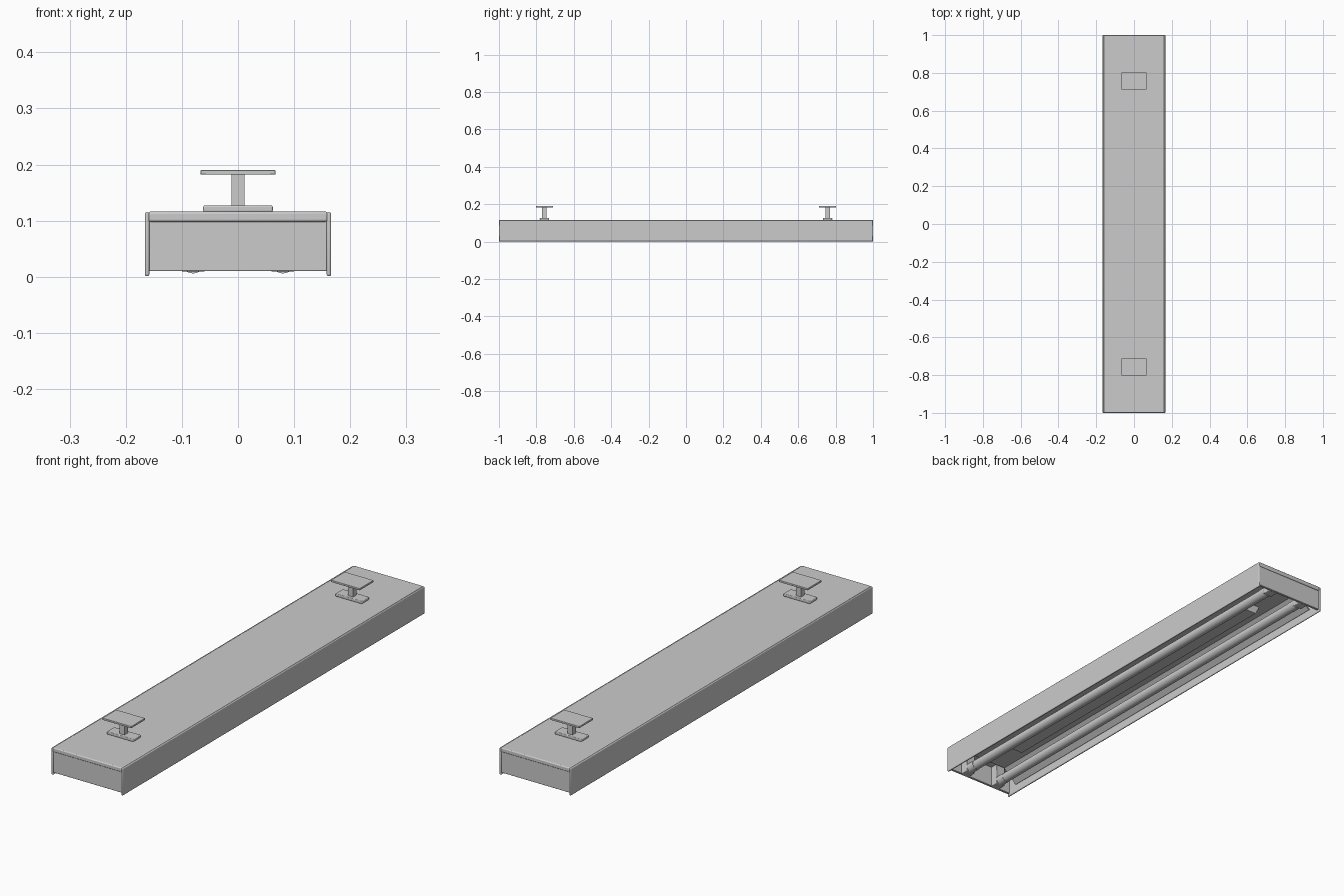
import bpy, bmesh, math

if "Cube" in bpy.data.objects:
    bpy.data.objects.remove(bpy.data.objects["Cube"])

grey = bpy.data.materials.new("painted_grey")
grey.diffuse_color = (0.6, 0.6, 0.6, 1)
grey.use_nodes = True
grey.node_tree.nodes["Principled BSDF"].inputs["Base Color"].default_value = grey.diffuse_color


def finish(ob, bevel=0.0, smooth=False):
    ob.data.materials.append(grey)
    if bevel:
        m = ob.modifiers.new("bevel", 'BEVEL')
        m.width = bevel
        m.segments = 3
        m.limit_method = 'ANGLE'
    if smooth:
        bpy.ops.object.select_all(action='DESELECT')
        ob.select_set(True)
        bpy.context.view_layer.objects.active = ob
        bpy.ops.object.shade_smooth_by_angle(angle=math.radians(40))
    return ob


def box(name, x0, x1, y0, y1, z0, z1, bevel=0.0):
    bpy.ops.mesh.primitive_cube_add(
        size=1, location=((x0 + x1) / 2, (y0 + y1) / 2, (z0 + z1) / 2))
    ob = bpy.context.object
    ob.name = name
    ob.scale = (x1 - x0, y1 - y0, z1 - z0)
    bpy.ops.object.transform_apply(location=False, rotation=False, scale=True)
    return finish(ob, bevel, bevel > 0)


def rod(name, x, y0, y1, z, r, sides=32):
    bpy.ops.mesh.primitive_cylinder_add(
        vertices=sides, radius=r, depth=y1 - y0,
        location=(x, (y0 + y1) / 2, z), rotation=(math.pi / 2, 0, 0))
    ob = bpy.context.object
    ob.name = name
    return finish(ob, 0, True)


def extrude_profile(name, pts, y0, y1):
    """Closed x/z outline swept along y."""
    bm = bmesh.new()
    f = bm.faces.new([bm.verts.new((x, y0, z)) for x, z in pts])
    ext = bmesh.ops.extrude_face_region(bm, geom=[f])
    bmesh.ops.translate(bm, vec=(0, y1 - y0, 0),
                        verts=[v for v in ext["geom"] if isinstance(v, bmesh.types.BMVert)])
    bmesh.ops.recalc_face_normals(bm, faces=bm.faces)
    me = bpy.data.meshes.new(name)
    bm.to_mesh(me)
    bm.free()
    ob = bpy.data.objects.new(name, me)
    bpy.context.collection.objects.link(ob)
    return finish(ob)


# housing: top cover, long sides, recessed end plates
box("top_cover", -0.16, 0.16, -1.0, 1.0, 0.098, 0.116, 0.004)
for s, side in ((-1, "left"), (1, "right")):
    a, b = sorted((s * 0.158, s * 0.166))
    box(side + "_side_panel", a, b, -1.0, 1.0, 0.001, 0.115, 0.0035)
for s, end in ((-1, "front"), (1, "back")):
    a, b = sorted((s * 0.985, s * 0.996))
    box(end + "_end_plate", -0.159, 0.159, a, b, 0.01, 0.099, 0.002)

# sheet reflector, open downwards
half = [(0.152, 0.03), (0.09, 0.086)]
outer = [(0.156, 0.033), (0.092, 0.091)]
pts = half + [(-x, z) for x, z in reversed(half)]
pts += [(-x, z) for x, z in outer] + list(reversed(outer))
extrude_profile("reflector", pts, -0.94, 0.94)

# ballast cover between the tubes
extrude_profile("ballast_cover",
                [(-0.045, 0.087), (-0.025, 0.05), (0.025, 0.05), (0.045, 0.087)],
                -0.75, 0.75)

# tubes with end caps and sockets
for x, side in ((-0.08, "left"), (0.08, "right")):
    rod(side + "_tube", x, -0.945, 0.945, 0.027, 0.02)
    for s, end in ((-1, "front"), (1, "back")):
        a, b = sorted((s * 0.95, s * 0.987))
        box(f"{side}_{end}_socket", x - 0.021, x + 0.021, a, b, 0.009, 0.099, 0.003)
        a, b = sorted((s * 0.915, s * 0.952))
        rod(f"{side}_{end}_tube_cap", x, a, b, 0.027, 0.021)

# ceiling brackets
for y, end in ((-0.757, "front"), (0.757, "back")):
    box(end + "_bracket_base", -0.062, 0.062, y - 0.025, y + 0.025, 0.115, 0.127, 0.003)
    box(end + "_bracket_stem", -0.012, 0.012, y - 0.012, y + 0.012, 0.12, 0.185)
    box(end + "_bracket_plate", -0.067, 0.067, y - 0.046, y + 0.046, 0.182, 0.19, 0.0015)
